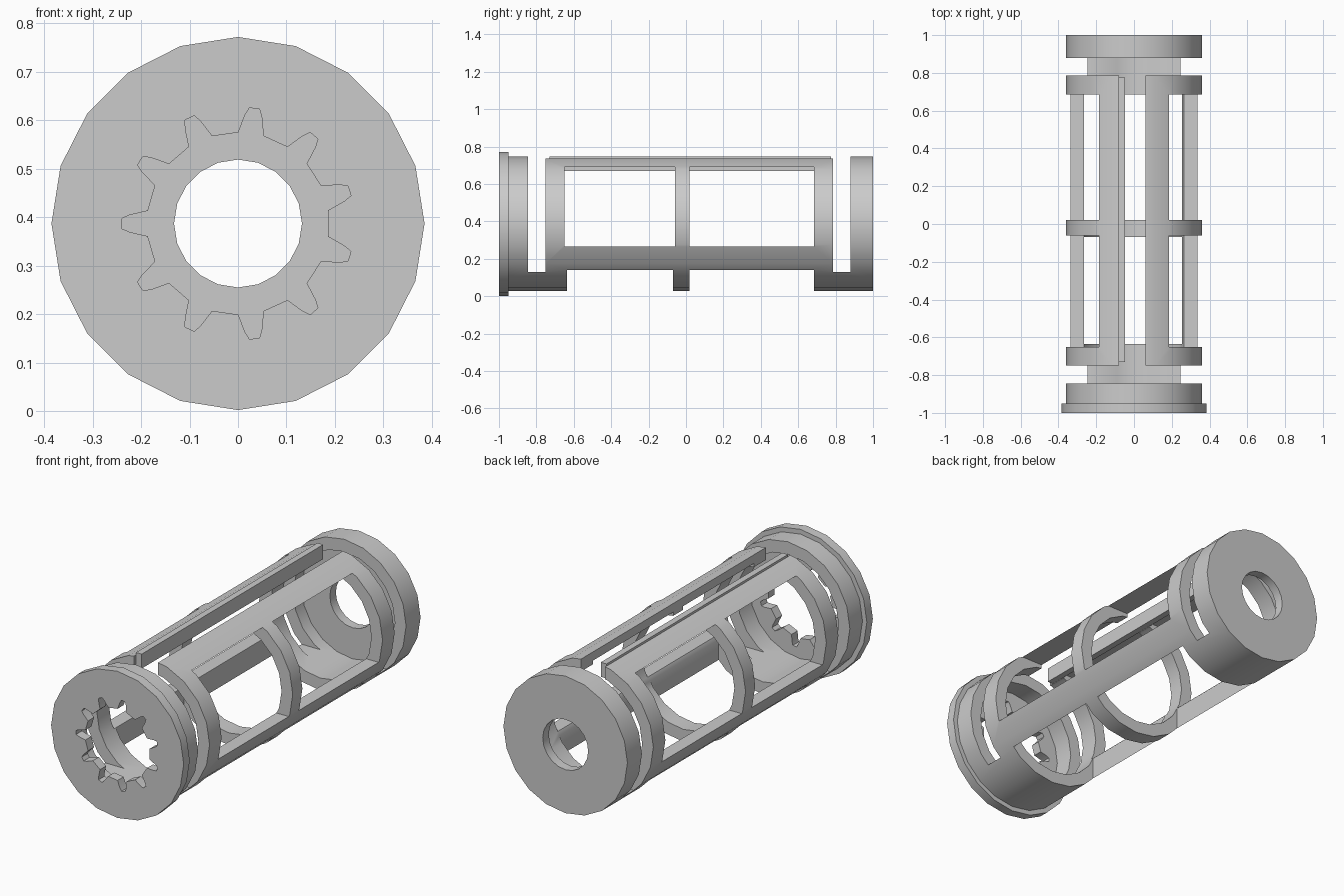
import bpy, bmesh
from math import sin, cos, pi, radians

old = bpy.data.objects.get("Cube")
if old:
    bpy.data.objects.remove(old, do_unlink=True)

CZ = 0.387      # height of the tube axis
SIDES = 20

grey = bpy.data.materials.new("plain_grey")
grey.use_nodes = True
colour = (0.6, 0.6, 0.6, 1)
grey.diffuse_color = colour
grey.node_tree.nodes["Principled BSDF"].inputs["Base Color"].default_value = colour


def finish(name, bm):
    bmesh.ops.recalc_face_normals(bm, faces=bm.faces[:])
    mesh = bpy.data.meshes.new(name)
    bm.to_mesh(mesh)
    bm.free()
    mesh.materials.append(grey)
    obj = bpy.data.objects.new(name, mesh)
    bpy.context.collection.objects.link(obj)
    return obj


def lathe(name, profile):
    """Closed (radius, y) profile turned around the tube axis."""
    bm = bmesh.new()
    rings = []
    for i in range(SIDES):
        a = 2 * pi * i / SIDES
        rings.append([bm.verts.new((r * sin(a), y, CZ + r * cos(a))) for r, y in profile])
    n = len(profile)
    for i in range(SIDES):
        a, b = rings[i], rings[(i + 1) % SIDES]
        for j in range(n):
            k = (j + 1) % n
            bm.faces.new((a[j], a[k], b[k], b[j]))
    return finish(name, bm)


def box(name, xs, ys, zs):
    bm = bmesh.new()
    bmesh.ops.create_cube(bm, size=1)
    for v in bm.verts:
        v.co = [lo + (c + 0.5) * (hi - lo) for c, (lo, hi) in zip(v.co, (xs, ys, zs))]
    return finish(name, bm)


def prism(name, outline, y0, y1):
    bm = bmesh.new()
    face = bm.faces.new([bm.verts.new((x, y0, z)) for x, z in outline])
    out = bmesh.ops.extrude_face_region(bm, geom=[face])
    for v in out["geom"]:
        if isinstance(v, bmesh.types.BMVert):
            v.co.y = y1
    return finish(name, bm)


def select_only(obj):
    bpy.ops.object.select_all(action="DESELECT")
    obj.select_set(True)
    bpy.context.view_layer.objects.active = obj


def cut(obj, cutter):
    cutter.hide_render = True
    mod = obj.modifiers.new("cut", "BOOLEAN")
    mod.operation = "DIFFERENCE"
    mod.solver = "EXACT"
    mod.object = cutter
    select_only(obj)
    bpy.ops.object.modifier_apply(modifier=mod.name)
    bpy.data.objects.remove(cutter, do_unlink=True)


# hollow tube with front flange and back end plate
tube = lathe("cage_tube", [
    (0.15, -1), (0.385, -1), (0.385, -0.95), (0.36, -0.95), (0.36, 1),
    (0.132, 1), (0.132, 0.95), (0.295, 0.95), (0.295, -0.95), (0.15, -0.95)])

# splined opening with eleven tooth slots in the front plate
TEETH = 11
tooth = [(-8, 0.188), (-4.5, 0.224), (-2.5, 0.24), (2.5, 0.24), (4.5, 0.224), (8, 0.188)]
outline = []
for i in range(TEETH):
    for offset, r in tooth:
        a = pi + 2 * pi * i / TEETH + radians(offset)
        outline.append((r * cos(a), CZ + r * sin(a)))
cut(tube, prism("spline_cutter", outline, -1.05, -0.92))

# slits that separate the end caps from the cage
for ys in ((-0.845, -0.75), (0.785, 0.88)):
    cut(tube, box("slit_cutter", (-1, 1), ys, (0.13, 1)))

# side windows and floor windows, two bays each
for ys in ((-0.65, -0.06), (0.02, 0.685)):
    cut(tube, box("side_window_cutter", (-1, 1), ys, (0.265, 0.692)))
for ys in ((-0.635, -0.07), (0.02, 0.685)):
    cut(tube, box("floor_window_cutter", (-0.265, 0.255), ys, (-0.1, 0.264)))

# long slot along the top
cut(tube, box("top_slot_cutter", (-0.08, 0.06), (-0.8, 0.83), (0.55, 1)))

# raised lip on one edge of the slot
lip = box("slot_lip", (-0.081, -0.048), (-0.73, 0.775), (0.67, 0.746))

select_only(tube)
bpy.ops.object.shade_smooth_by_angle(angle=radians(30))
